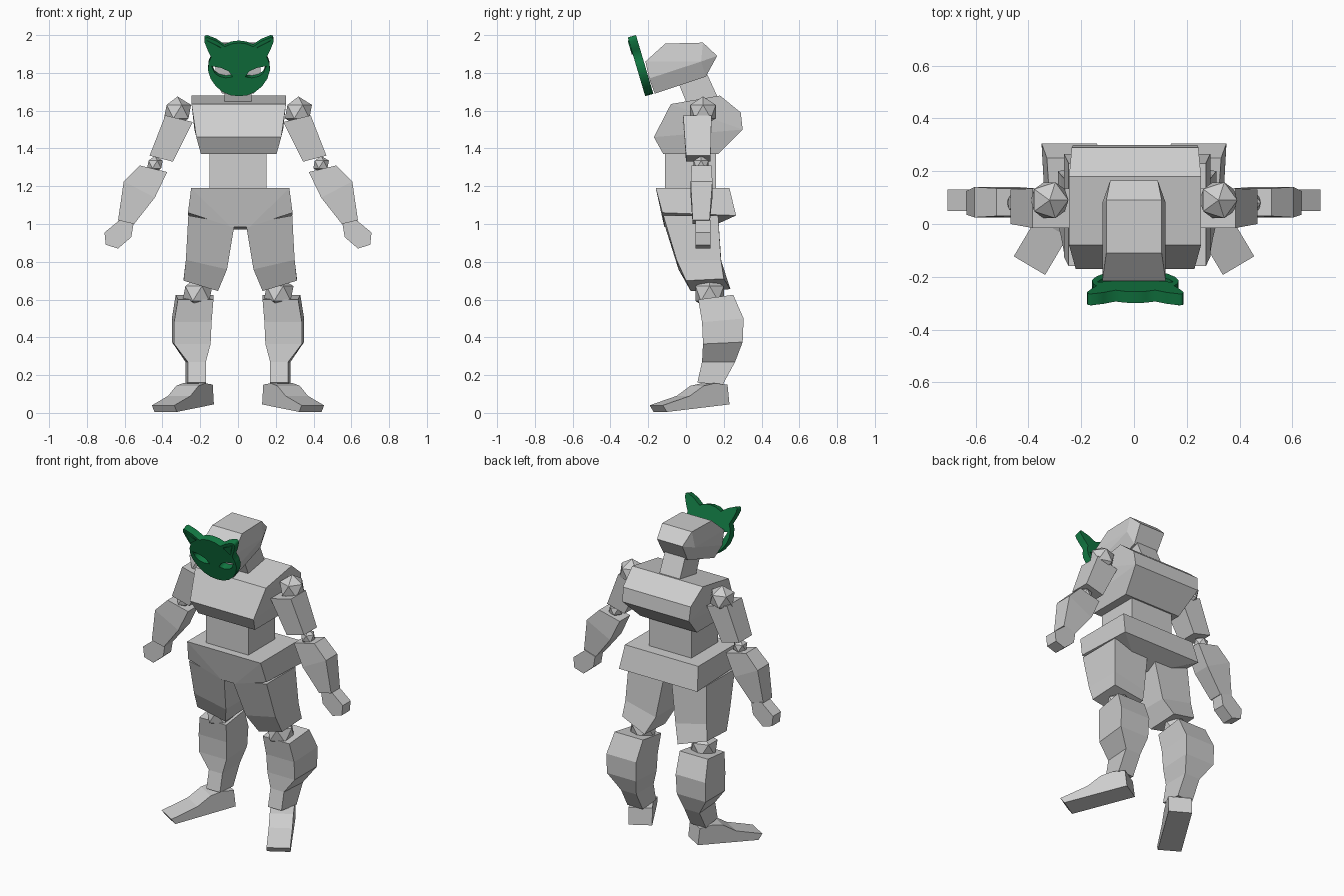
import bpy, bmesh, math
from mathutils import Vector

if "Cube" in bpy.data.objects:
    bpy.data.objects.remove(bpy.data.objects["Cube"])


def material(name, rgb):
    m = bpy.data.materials.new(name)
    m.diffuse_color = (*rgb, 1)
    m.use_nodes = True
    m.node_tree.nodes["Principled BSDF"].inputs["Base Color"].default_value = m.diffuse_color
    return m


GREY = material("light grey", (0.62, 0.62, 0.62))
GREEN = material("mask green", (0.006, 0.19, 0.055))


def finish(name, bm, mat=GREY):
    bmesh.ops.recalc_face_normals(bm, faces=bm.faces)
    me = bpy.data.meshes.new(name)
    bm.to_mesh(me)
    bm.free()
    me.materials.append(mat)
    ob = bpy.data.objects.new(name, me)
    bpy.context.collection.objects.link(ob)
    return ob


def hull(name, half, shift=0.0):
    """Convex block from points given for one half, mirrored in x."""
    bm = bmesh.new()
    for x, y, z in half:
        for s in (-1, 1):
            bm.verts.new((s * x + shift, y, z))
    bmesh.ops.convex_hull(bm, input=bm.verts)
    bmesh.ops.dissolve_limit(bm, angle_limit=math.radians(3), verts=bm.verts, edges=bm.edges)
    return finish(name, bm)


def loft(name, rings, side=1, shift=0.0):
    """Skin a list of equal rings and cap both ends."""
    bm = bmesh.new()
    vs = [[bm.verts.new((side * x + shift, y, z)) for x, y, z in r] for r in rings]
    n = len(rings[0])
    for a, b in zip(vs, vs[1:]):
        for i in range(n):
            j = (i + 1) % n
            bm.faces.new((a[i], a[j], b[j], b[i]))
    bm.faces.new(vs[0])
    bm.faces.new(vs[-1])
    return finish(name, bm)


def joint(name, side, x, y, z, r):
    bm = bmesh.new()
    bmesh.ops.create_icosphere(bm, subdivisions=1, radius=r)
    bmesh.ops.translate(bm, verts=bm.verts, vec=(side * x, y, z))
    return finish(name, bm)


def ring(xi, zi, xo, zo, y0, y1):
    """Four-corner section: inner x/z, outer x/z, front and back y."""
    return [(xi, y0, zi), (xo, y0, zo), (xo, y1, zo), (xi, y1, zi)]


# Head, neck and torso
hull("head", [(.105, -.11, 1.955), (.105, .09, 1.96), (.09, .165, 1.89), (.085, .105, 1.78),
              (.12, -.215, 1.86), (.12, -.195, 1.77), (.12, .08, 1.86), (.085, -.165, 1.69)])
loft("neck", [ring(-.072, 1.60, .072, 1.60, .02, .2), ring(-.072, 1.82, .072, 1.82, -.07, .10)])
hull("chest", [(.25, -.08, 1.635), (.25, .18, 1.68), (.24, .29, 1.59), (.235, .30, 1.5),
               (.2, .17, 1.37), (.2, -.12, 1.37), (.225, -.17, 1.46)], .004)
hull("abdomen", [(.15, y, z) for y in (-.11, .16) for z in (1.17, 1.39)])
hull("pelvis", [(.26, -.16, 1.19), (.26, .23, 1.19), (.277, .265, 1.045), (.277, -.125, 1.06),
                (.05, -.115, .985), (.05, .1, .97)], .012)

# Limbs
for s, tag in ((-1, "right"), (1, "left")):
    # Arm
    joint(f"{tag}_shoulder", s, .32, .09, 1.595, .08)
    loft(f"{tag}_upper_arm", [ring(.24, 1.54, .385, 1.575, -.015, .135),
                              ring(.345, 1.33, .468, 1.362, 0, .13)], s)
    joint(f"{tag}_elbow", s, .44, .08, 1.315, .046)
    loft(f"{tag}_forearm", [ring(.375, 1.275, .52, 1.31, .03, .135),
                            ring(.44, 1.14, .605, 1.225, .025, .14),
                            ring(.55, 1.0, .635, 1.02, .035, .125)], s)
    palm = [(.565, .93), (.553, 1.0), (.625, 1.022), (.707, .955), (.70, .89), (.635, .87)]
    loft(f"{tag}_hand", [[(x, y, z) for x, z in palm] for y in (.05, .13)], s)

    # Leg
    loft(f"{tag}_thigh", [
        [(.03, -.115, 1.0), (.275, -.12, 1.045), (.275, .17, 1.045), (.03, .17, 1.0)],
        [(.07, -.04, .76), (.288, -.05, .81), (.288, .185, .81), (.07, .19, .76)],
        [(.118, .025, .645), (.30, .0, .70), (.30, .20, .71), (.118, .235, .655)]], s, .012)
    joint(f"{tag}_knee", s, .215, .125, .632, .088)
    calf = [(.13, .33, .065, .25, .60, .625), (.14, .35, .085, .305, .48, .50),
            (.145, .35, .09, .30, .365, .375), (.17, .278, .085, .26, .27, .27),
            (.17, .278, .06, .195, .16, .15)]
    loft(f"{tag}_calf", [[(a, y0, z0), (b - .012, y0, z0), (b, y1, z1), (a, y1, z1)]
                         for a, b, y0, y1, z0, z1 in calf], s)

    # Foot, extruded side profile turned outward
    fwd, lat, heel = Vector((.51, -.86)), Vector((.86, .51)), Vector((.187, .195))
    sole = [(0, .045), (.012, .15), (.09, .157), (.16, .143), (.243, .09), (.41, .04), (.385, .005)]
    rings = []
    for w in (-.069, .069):
        pts = [(heel + fwd * u + lat * w, z) for u, z in sole]
        rings.append([(p.x, p.y, z) for p, z in pts])
    loft(f"{tag}_foot", rings, s)


# Cat mask: flat plate with eye openings, leaning forward at the top
def plate(name, outlines, depth, offset):
    cu = bpy.data.curves.new(name, 'CURVE')
    cu.dimensions = '2D'
    cu.fill_mode = 'BOTH'
    cu.extrude = depth / 2
    for pts in outlines:
        sp = cu.splines.new('POLY')
        sp.points.add(len(pts) - 1)
        for p, (x, z) in zip(sp.points, pts):
            p.co = (x, (z - 1.685) / .959, 0, 1)
        sp.use_cyclic_u = True
    tilt = math.radians(106.5)
    ob = bpy.data.objects.new(name, cu)
    bpy.context.collection.objects.link(ob)
    normal = Vector((0, -math.sin(tilt), math.cos(tilt)))
    ob.location = Vector((.005, -.195, 1.685)) + normal * offset
    ob.rotation_euler.x = tilt
    cu.materials.append(GREEN)
    bpy.ops.object.select_all(action='DESELECT')
    ob.select_set(True)
    bpy.context.view_layer.objects.active = ob
    bpy.ops.object.convert(target='MESH')


def flip(pts):
    return [(-x, z) for x, z in reversed(pts)]


half = [(.045, 1.688), (.085, 1.705), (.122, 1.735), (.15, 1.775), (.164, 1.82), (.16, 1.86),
        (.147, 1.89), (.165, 1.925), (.183, 1.97), (.181, 1.99), (.168, 1.994), (.12, 1.975),
        (.075, 1.945), (.04, 1.96)]
eye = [(.033, 1.785), (.055, 1.815), (.095, 1.833), (.145, 1.842), (.128, 1.805), (.105, 1.788), (.07, 1.78)]
ear = [(.095, 1.94), (.14, 1.905), (.168, 1.978)]
plate("cat_mask", [[(0, 1.683)] + half + [(0, 1.965)] + flip(half), eye, flip(eye)], .045, 0)
plate("inner_ears", [ear, flip(ear)], .006, .025)
